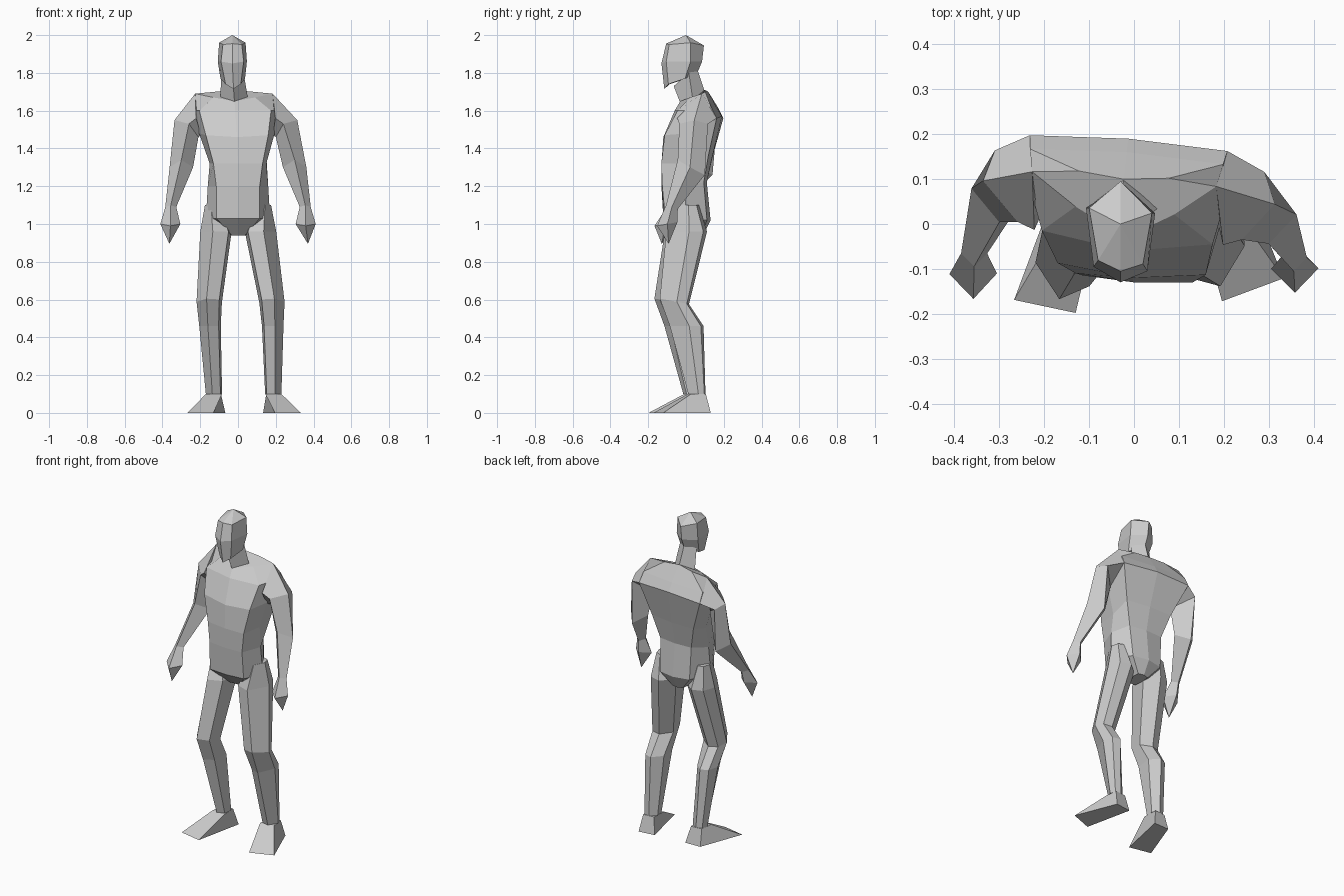
import bpy
import bmesh

cube = bpy.data.objects.get("Cube")
if cube:
    bpy.data.objects.remove(cube, do_unlink=True)

clay = bpy.data.materials.new("plain grey")
clay.use_nodes = True
grey = (.6, .6, .6, 1)
clay.diffuse_color = grey
clay.node_tree.nodes["Principled BSDF"].inputs["Base Color"].default_value = grey


def clamp(value):
    return max(0, min(1, value))


def pose(point):
    """Natural stance: shoulders twist one way, legs the other, head leans aside."""
    x, y, z = point
    twist = .08 - .16 * clamp((z - .8) / .5)
    lean = .033 * clamp(1 - z) - .03 * clamp((z - 1.4) / .4)
    return (x + lean, y + twist * x, z)


def loft(name, rings, side=1, tip=None, smooth=False):
    """Join rings of points into a closed flat-shaded skin, ending in a cap or a tip."""
    mesh = bpy.data.meshes.new(name)
    bm = bmesh.new()

    def add(point):
        x, y, z = point
        return bm.verts.new(pose((side * x, y, z)))

    loops = [[add(p) for p in ring] for ring in rings]
    count = len(loops[0])
    for low, high in zip(loops, loops[1:]):
        for i in range(count):
            j = (i + 1) % count
            bm.faces.new((low[i], low[j], high[j], high[i]))
    bm.faces.new(loops[0])
    if tip:
        peak = add(tip)
        for i in range(count):
            bm.faces.new((loops[-1][i], loops[-1][(i + 1) % count], peak))
    else:
        bm.faces.new(loops[-1])
    bmesh.ops.recalc_face_normals(bm, faces=bm.faces)
    bm.to_mesh(mesh)
    bm.free()
    mesh.materials.append(clay)
    obj = bpy.data.objects.new(name, mesh)
    bpy.context.collection.objects.link(obj)
    return obj


def whole(half):
    """Mirror a half ring that runs from front centre to back centre."""
    return half + [(-x, y, z) for x, y, z in reversed(half[1:-1])]


def section(profile, centre, width, depth, tilt=0):
    """Place a unit profile; tilt raises the front and lowers the back."""
    cx, cy, cz = centre
    return [(cx + u * width, cy + v * depth, cz - v * tilt) for u, v in profile]


# Torso, from crotch to shoulders
torso_rows = [
    [(0, -.03, .94), (.035, -.03, .94), (.04, .03, .94), (.035, .08, .94), (0, .09, .94)],
    [(0, -.12, 1.03), (.115, -.11, 1.03), (.17, 0, 1.03), (.1, .11, 1.02), (0, .13, 1.02)],
    [(0, -.13, 1.2), (.115, -.12, 1.2), (.16, 0, 1.2), (.11, .1, 1.22), (0, .11, 1.22)],
    [(0, -.13, 1.32), (.13, -.12, 1.32), (.15, .01, 1.32), (.15, .13, 1.36), (0, .14, 1.36)],
    [(0, -.12, 1.46), (.165, -.1, 1.47), (.2, .02, 1.48), (.22, .18, 1.56), (0, .19, 1.57)],
    [(0, -.06, 1.6), (.19, -.03, 1.6), (.21, .04, 1.6), (.215, .15, 1.62), (0, .16, 1.62)],
    [(0, -.03, 1.65), (.11, .03, 1.67), (.205, .1, 1.69), (.1, .11, 1.7), (0, .1, 1.71)],
]
loft("torso", [whole(row) for row in torso_rows])

# Neck
neck_rows = [
    [(0, -.03, 1.64), (.072, .04, 1.67), (0, .1, 1.7)],
    [(0, -.065, 1.73), (.06, .02, 1.8), (0, .06, 1.82)],
]
loft("neck", [whole(row) for row in neck_rows])

# Head, from jaw to crown
head_rows = [
    [(0, -.115, 1.715), (.04, -.09, 1.74), (.065, 0, 1.77), (0, .06, 1.8)],
    [(0, -.13, 1.85), (.06, -.1, 1.86), (.077, .03, 1.86), (0, .085, 1.86)],
    [(0, -.105, 1.955), (.05, -.085, 1.95), (.07, .03, 1.96), (0, .095, 1.945)],
]
loft("head", [whole(row) for row in head_rows], tip=(0, 0, 2))

# Limb outlines: outer, front, inner and back points
arm_profile = [(1, 0), (0, -1), (-1, 0), (0, 1)]
leg_profile = [(1, .1), (.2, -1), (-.8, -.7), (-1, .4), (-.1, 1), (.7, .8)]

for label, side in (("left", 1), ("right", -1)):
    # Arm: the shoulder sits against the torso and narrows to the wrist
    shoulder = [(.205, .1, 1.69), (.21, -.03, 1.56), (.19, .03, 1.47), (.22, .18, 1.56)]
    upper = [(.325, .07, 1.55), (.25, -.015, 1.53), (.205, .05, 1.46), (.3, .14, 1.53)]
    arm = [
        shoulder,
        upper,
        section(arm_profile, (.3, .05, 1.3), .062, .07, .04),
        section(arm_profile, (.356, -.07, 1.09), .029, .03, .01),
    ]
    loft(label + "_arm", arm, side)

    # Hand: flares from the wrist, then closes to a point
    hand = [
        section(arm_profile, (.356, -.07, 1.09), .029, .03, .01),
        section(arm_profile, (.358, -.105, 1), .053, .055, -.01),
    ]
    loft(label + "_hand", hand, side, tip=(.367, -.11, .895))

    # Leg: hip, thigh, knee, calf and ankle
    leg = [
        section(leg_profile, (.135, .01, 1.1), .04, .06),
        section(leg_profile, (.118, 0, .96), .083, .108),
        section(leg_profile, (.166, -.075, .59), .067, .078, .015),
        section(leg_profile, (.166, -.01, .46), .057, .09),
        section(leg_profile, (.157, .045, .1), .043, .046),
    ]
    loft(label + "_leg", leg, side)

    # Foot: a wedge with splayed toes
    sole = [(.1, .11, 0), (.2, .115, 0), (.3, -.145, 0), (.163, -.185, 0)]
    ankle = [(.12, .09, .1), (.19, .09, .1), (.2, .01, .1), (.115, .0, .1)]
    loft(label + "_foot", [sole, ankle], side)
